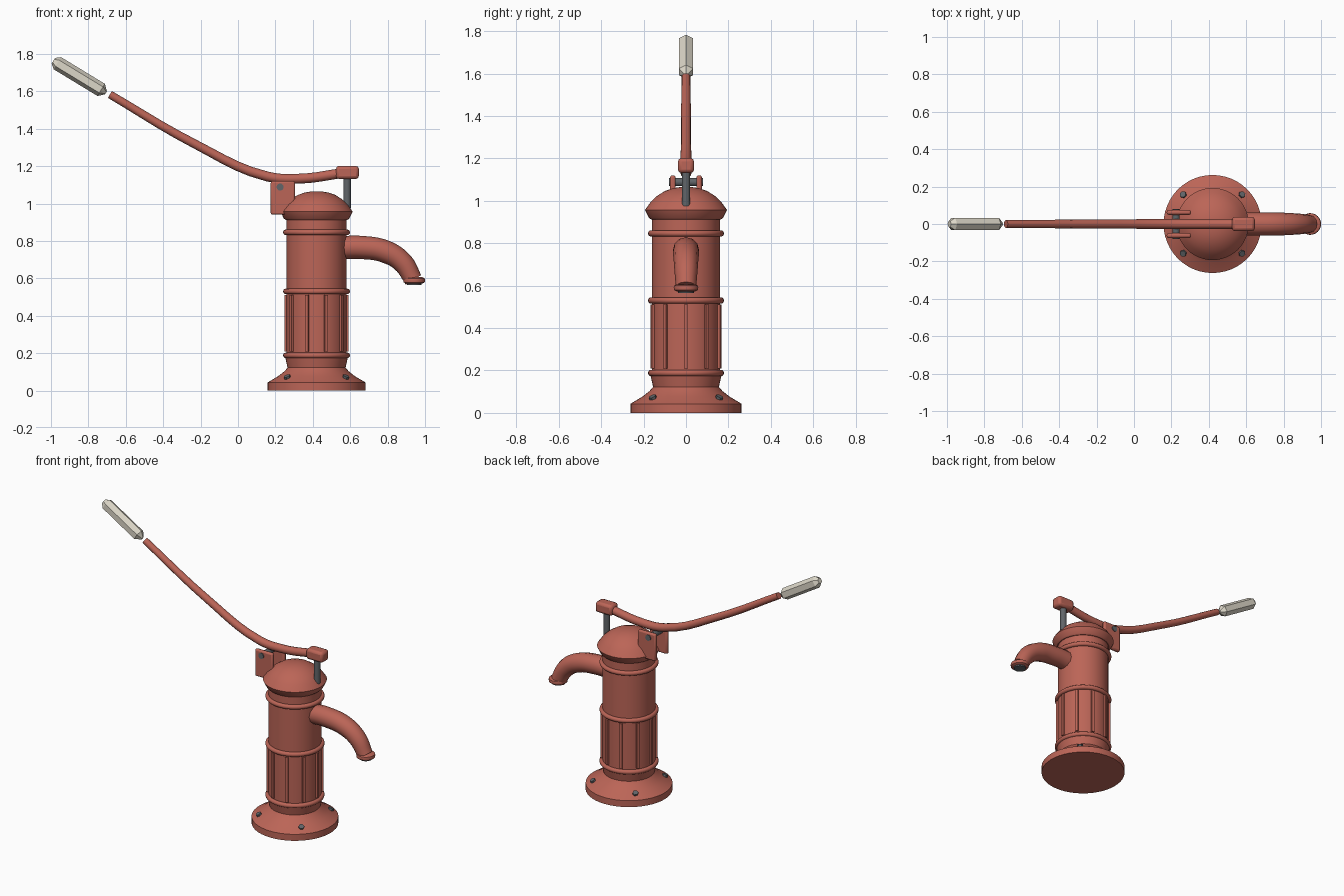
import bpy, bmesh, math
from mathutils import Vector

cube = bpy.data.objects.get("Cube")
if cube:
    bpy.data.objects.remove(cube, do_unlink=True)

AXIS = 0.42  # x position of the pump body


def material(name, rgb):
    m = bpy.data.materials.new(name)
    m.use_nodes = True
    m.diffuse_color = (*rgb, 1)
    m.node_tree.nodes["Principled BSDF"].inputs["Base Color"].default_value = (*rgb, 1)
    return m


RED = material("painted red iron", (0.50, 0.13, 0.095))
STEEL = material("grey steel", (0.12, 0.13, 0.14))
IVORY = material("ivory grip", (0.72, 0.68, 0.58))


def finish(obj, mat, smooth=True, bevel=0):
    obj.data.materials.clear()
    obj.data.materials.append(mat)
    if bevel:
        mod = obj.modifiers.new("Bevel", "BEVEL")
        mod.width, mod.segments = bevel, 2
    bpy.ops.object.select_all(action="DESELECT")
    obj.select_set(True)
    bpy.context.view_layer.objects.active = obj
    if smooth:
        bpy.ops.object.shade_smooth_by_angle(angle=math.radians(35))
    return obj


def lathe(name, profile, mat, sides=48, smooth=True, phase=0):
    """Revolve (radius, z) points about z, closing both ends."""
    bm = bmesh.new()
    rings = []
    for r, z in profile:
        angles = [phase + math.tau * i / sides for i in range(sides)]
        rings.append([bm.verts.new((r * math.cos(a), r * math.sin(a), z)) for a in angles])
    for low, high in zip(rings, rings[1:]):
        for i in range(sides):
            j = (i + 1) % sides
            bm.faces.new((low[i], low[j], high[j], high[i]))
    bm.faces.new(rings[0][::-1])
    bm.faces.new(rings[-1])
    bmesh.ops.recalc_face_normals(bm, faces=bm.faces)
    mesh = bpy.data.meshes.new(name)
    bm.to_mesh(mesh)
    bm.free()
    obj = bpy.data.objects.new(name, mesh)
    bpy.context.collection.objects.link(obj)
    return finish(obj, mat, smooth)


def box(name, center, size, mat, bevel=0, turn=0):
    bpy.ops.mesh.primitive_cube_add(size=1, location=center, rotation=(0, 0, turn))
    obj = bpy.context.object
    obj.name = name
    obj.scale = size
    bpy.ops.object.transform_apply(location=False, rotation=False, scale=True)
    return finish(obj, mat, bevel=bevel)


def rod(name, start, end, radius, mat, sides=20):
    start, end = Vector(start), Vector(end)
    span = end - start
    obj = lathe(name, [(radius, 0), (radius, span.length)], mat, sides)
    obj.location = start
    obj.rotation_euler = span.to_track_quat("Z", "Y").to_euler()
    return obj


def tube(name, points, depth, steps, mat):
    """Sweep a round section along (x, z, relative radius) points."""
    curve = bpy.data.curves.new(name, "CURVE")
    curve.dimensions = "3D"
    curve.bevel_depth = depth
    curve.bevel_resolution = 4
    curve.resolution_u = steps
    curve.use_fill_caps = True
    spline = curve.splines.new("BEZIER")
    spline.bezier_points.add(len(points) - 1)
    for p, (x, z, r) in zip(spline.bezier_points, points):
        p.co = (x, 0, z)
        p.radius = r
        p.handle_left_type = p.handle_right_type = "AUTO"
    obj = bpy.data.objects.new(name, curve)
    bpy.context.collection.objects.link(obj)
    bpy.ops.object.select_all(action="DESELECT")
    obj.select_set(True)
    bpy.context.view_layer.objects.active = obj
    bpy.ops.object.convert(target="MESH")
    return finish(bpy.context.object, mat)


# Flanged base, barrel and domed cap
base = lathe("base_flange", [(0.262, 0), (0.262, 0.043), (0.205, 0.077), (0.172, 0.103),
                             (0.155, 0.122), (0.168, 0.18)], RED)
barrel = lathe("barrel", [(0.16, 0.17), (0.16, 0.93)], RED)
cap = lathe("domed_cap", [(0.165, 0.912), (0.175, 0.92), (0.193, 0.957), (0.166, 0.995),
                          (0.138, 1.022), (0.1, 1.046), (0.062, 1.059), (0.025, 1.065)], RED)
for part in (base, barrel, cap):
    part.location.x = AXIS

# Round bands
for name, z in (("lower_band", 0.188), ("middle_band", 0.53), ("upper_band", 0.846)):
    bpy.ops.mesh.primitive_torus_add(location=(AXIS, 0, z), major_radius=0.164,
                                     minor_radius=0.015, major_segments=48, minor_segments=12)
    band = bpy.context.object
    band.name = name
    finish(band, RED)

# Vertical ribs
for i in range(10):
    a = math.tau * i / 10
    box("barrel_rib", (AXIS + 0.161 * math.cos(a), 0.161 * math.sin(a), 0.36),
        (0.022, 0.018, 0.30), RED, turn=a)

# Flange bolts
for sx in (-1, 1):
    for sy in (-1, 1):
        bolt = lathe("flange_bolt", [(0.018, -0.015), (0.018, 0.012)], STEEL, 6, False)
        bolt.location = (AXIS + 0.155 * sx, 0.155 * sy, 0.068)
        normal = Vector((0.5 * sx, 0.5 * sy, 1.2))
        bolt.rotation_euler = normal.to_track_quat("Z", "Y").to_euler()

# Spout with lip and outlet
tube("spout", [(0.52, 0.762, 1), (0.66, 0.765, 1), (0.79, 0.742, 0.98),
               (0.88, 0.685, 0.9), (0.938, 0.592, 0.78)], 0.062, 8, RED)
lip = lathe("spout_lip", [(0.045, 0.573), (0.056, 0.579), (0.058, 0.59),
                          (0.056, 0.6), (0.045, 0.606)], RED, 32)
outlet = lathe("spout_outlet", [(0.038, 0.565), (0.038, 0.59)], STEEL, 24)
lip.location.x = outlet.location.x = 0.942

# Pivot bracket
for side in (-1, 1):
    box("pivot_plate", (0.24, 0.062 * side, 1.03), (0.13, 0.026, 0.18), RED, bevel=0.01)
rod("pivot_pin", (0.225, -0.081, 1.088), (0.225, 0.081, 1.088), 0.019, STEEL)

# Lever, head and plunger rod
tube("lever", [(-0.685, 1.583, 0.85), (-0.23, 1.318, 0.95), (0.155, 1.145, 1.05),
               (0.33, 1.133, 1.05), (0.56, 1.163, 1.05)], 0.025, 5, RED)
box("lever_head", (0.585, 0, 1.166), (0.122, 0.076, 0.07), RED, bevel=0.016)
rod("plunger_rod", (0.583, 0, 0.975), (0.583, 0, 1.15), 0.02, STEEL)

# Faceted grip
start, end = Vector((-0.706, 0, 1.592)), Vector((-0.987, 0, 1.763))
span = end - start
length = span.length
grip = lathe("grip", [(0.01, 0), (0.038, 0.03), (0.038, length - 0.025), (0.018, length)],
             IVORY, 6, False, math.pi / 2)
grip.location = start
# Grip's own y axis stays in the vertical plane so a ridge runs along the top
grip.rotation_euler = span.to_track_quat("Z", "Y").to_euler()
